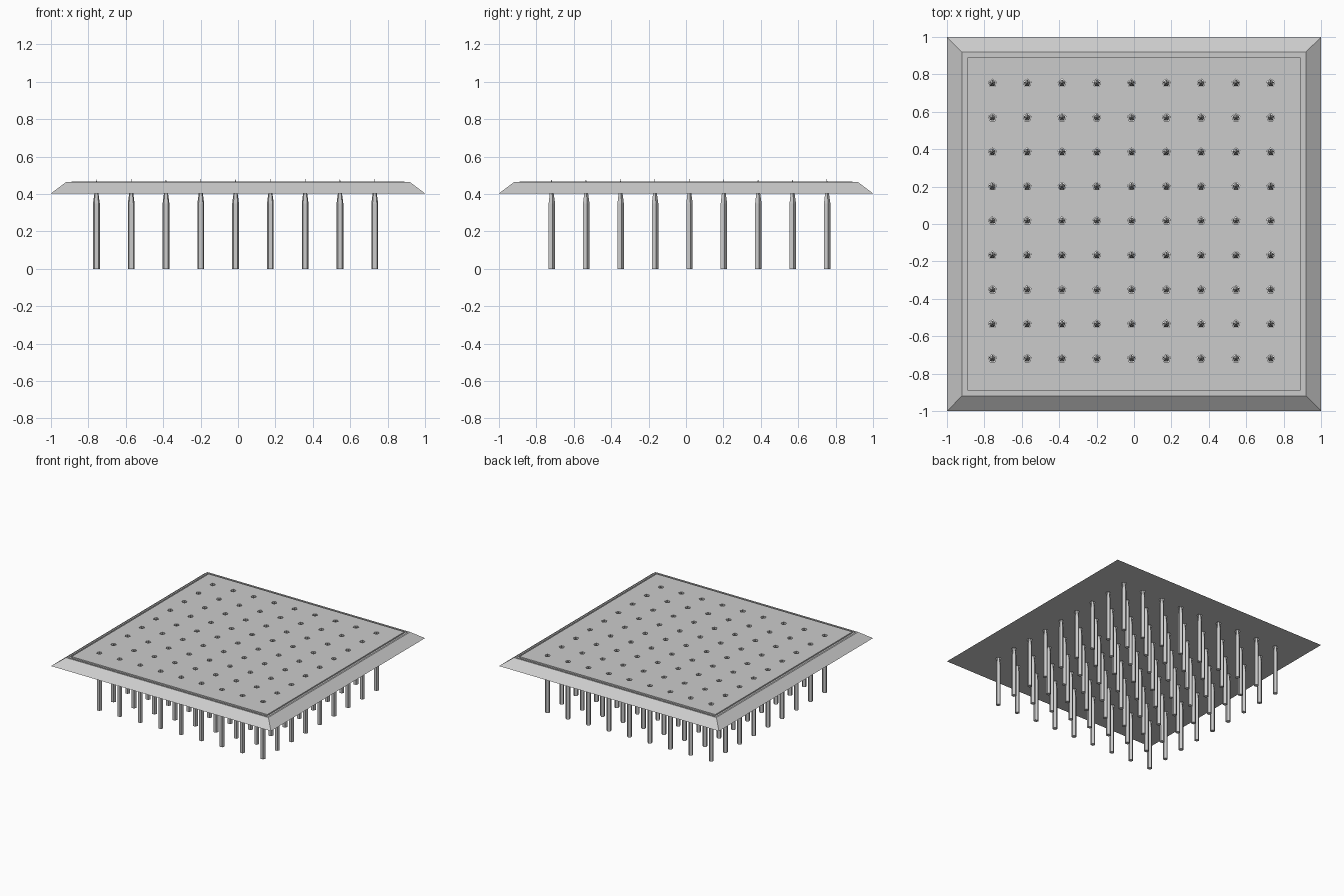
import bpy, bmesh
from math import sin, cos, tau

cube = bpy.data.objects.get("Cube")
if cube:
    bpy.data.objects.remove(cube, do_unlink=True)

grey = bpy.data.materials.new("stone_grey")
grey.use_nodes = True
colour = (0.6, 0.6, 0.6, 1)
grey.diffuse_color = colour
grey.node_tree.nodes["Principled BSDF"].inputs["Base Color"].default_value = colour


def make_object(name, bm):
    bmesh.ops.recalc_face_normals(bm, faces=bm.faces)
    mesh = bpy.data.meshes.new(name)
    bm.to_mesh(mesh)
    bm.free()
    mesh.materials.append(grey)
    obj = bpy.data.objects.new(name, mesh)
    bpy.context.collection.objects.link(obj)
    return obj


def loft(bm, sides, turn, profile, centre=(0, 0)):
    """Closed solid through regular rings given as (radius, height)."""
    rings = []
    for radius, z in profile:
        ring = []
        for i in range(sides):
            a = turn + tau * i / sides
            ring.append(bm.verts.new((centre[0] + radius * cos(a),
                                      centre[1] + radius * sin(a), z)))
        rings.append(ring)
    for low, high in zip(rings, rings[1:]):
        for i in range(sides):
            j = (i + 1) % sides
            bm.faces.new((low[i], low[j], high[j], high[i]))
    bm.faces.new(rings[0][::-1])
    bm.faces.new(rings[-1])


# Grid of spike positions
COUNT = 9
spots = [(-0.757 + 0.186 * i, -0.719 + 0.184 * j)
         for i in range(COUNT) for j in range(COUNT)]

# Square plate: bevelled rim, shallow groove, raised panel
bm = bmesh.new()
plate_profile = [(1, 0.403), (0.92, 0.463), (0.907, 0.463),
                 (0.907, 0.458), (0.89, 0.458), (0.89, 0.468)]
loft(bm, 4, tau / 8, [(half * 2 ** 0.5, z) for half, z in plate_profile])
plate = make_object("plate", bm)

# Five-sided holes through the plate
bm = bmesh.new()
for spot in spots:
    loft(bm, 5, tau / 4, [(0.022, 0.38), (0.022, 0.5)], spot)
cutter = make_object("hole_cutter", bm)
cutter.hide_render = True
cutter.hide_set(True)
cut = plate.modifiers.new("holes", 'BOOLEAN')
cut.operation = 'DIFFERENCE'
cut.solver = 'EXACT'
cut.object = cutter

# Apply the cut and drop the helper
graph = bpy.context.evaluated_depsgraph_get()
cut_mesh = bpy.data.meshes.new_from_object(plate.evaluated_get(graph))
plate.modifiers.clear()
plate.data = cut_mesh
bpy.data.objects.remove(cutter, do_unlink=True)

# Five-sided spikes, tips just proud of the panel
bm = bmesh.new()
for spot in spots:
    loft(bm, 5, tau / 4, [(0.019, 0), (0.019, 0.35), (0.0005, 0.48)], spot)
make_object("spikes", bm)
